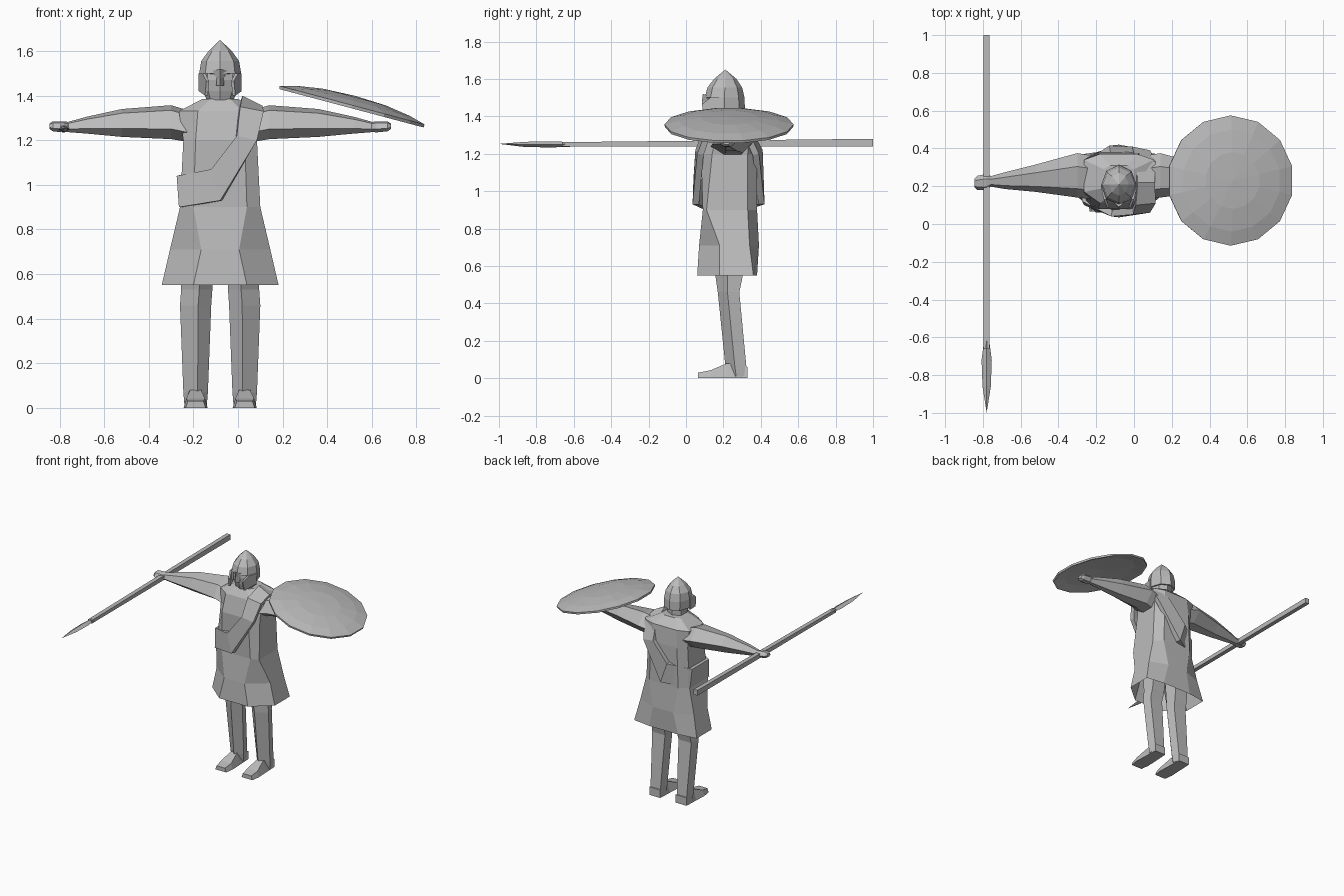
import bpy, bmesh, math
from mathutils import Matrix, Vector

CX, CY = -0.08, 0.22          # body axis
grey = bpy.data.materials.new("stone grey")
grey.diffuse_color = (0.5, 0.5, 0.5, 1)


def finish(name, bm):
    bmesh.ops.recalc_face_normals(bm, faces=bm.faces)
    me = bpy.data.meshes.new(name)
    bm.to_mesh(me)
    bm.free()
    me.materials.append(grey)
    ob = bpy.data.objects.new(name, me)
    bpy.context.collection.objects.link(ob)
    return ob


def loft(name, rings, cap0=True, cap1=True, skip=lambda i, j: False):
    """Skin equal-length rings; a one-point ring makes a tip."""
    bm = bmesh.new()
    vs = [[bm.verts.new(p) for p in r] for r in rings]
    n = max(len(r) for r in rings)
    for i in range(len(vs) - 1):
        a, b = vs[i], vs[i + 1]
        for j in range(n):
            if skip(i, j):
                continue
            k = (j + 1) % n
            if len(a) == 1:
                bm.faces.new((a[0], b[j], b[k]))
            elif len(b) == 1:
                bm.faces.new((a[j], a[k], b[0]))
            else:
                bm.faces.new((a[j], a[k], b[k], b[j]))
    if cap0 and len(vs[0]) > 2:
        bm.faces.new(vs[0])
    if cap1 and len(vs[-1]) > 2:
        bm.faces.new(vs[-1])
    return finish(name, bm)


def body_ring(z, fx, fy, sx, sy0, sy1, by):
    """Eight-sided body section: front pair, side pairs, back pair."""
    half = [(fx, fy), (sx, sy0), (sx, sy1), (fx, by)]
    pts = half + [(-x, y) for x, y in reversed(half)]
    return [(CX + x, y, z) for x, y in pts]


# tunic, open at the hem
loft("tunic", [
    body_ring(0.55, 0.12, 0.06, 0.262, 0.18, 0.36, 0.38),
    body_ring(0.71, 0.085, 0.07, 0.225, 0.18, 0.34, 0.39),
    body_ring(0.90, 0.12, 0.09, 0.18, 0.11, 0.33, 0.38),
    body_ring(1.20, 0.11, 0.08, 0.165, 0.14, 0.33, 0.38),
    body_ring(1.33, 0.10, 0.11, 0.185, 0.17, 0.34, 0.37),
    body_ring(1.385, 0.045, 0.15, 0.08, 0.19, 0.29, 0.31),
], cap0=False)

# sash slung from one shoulder to the opposite hip: upper and lower edges
upper = [(0.02, 0.22, 1.40), (0.01, 0.10, 1.35), (-0.005, 0.05, 1.22),
         (-0.12, 0.04, 1.07), (-0.275, 0.12, 1.04), (-0.275, 0.32, 1.04),
         (-0.13, 0.415, 1.08), (-0.01, 0.41, 1.22), (0.01, 0.34, 1.35)]
lower = [(0.11, 0.22, 1.355), (0.115, 0.11, 1.33), (0.085, 0.06, 1.20),
         (-0.08, 0.035, 0.93), (-0.265, 0.10, 0.90), (-0.265, 0.33, 0.90),
         (-0.08, 0.42, 0.93), (0.085, 0.39, 1.20), (0.115, 0.33, 1.33)]
sash = loft("sash", [upper, lower], False, False)
m = sash.modifiers.new("thickness", 'SOLIDIFY')
m.thickness, m.offset = 0.035, -1


def arm_ring(s, x, y0, y1, z0, z1):
    """Six-sided arm section at distance x from the body axis."""
    ym, zm = (y0 + y1) / 2, (z0 + z1) / 2
    pts = [(y0, zm - (z1 - z0) * .2), (y0 + (y1 - y0) * .2, z1 - (z1 - z0) * .15),
           (ym + (y1 - y0) * .2, z1), (y1, zm), (ym + (y1 - y0) * .2, z0), (ym - (y1 - y0) * .2, z0)]
    return [(CX + s * x, y, z) for y, z in pts]


def box_ring(cx, hw, y0, y1, z0, z1):
    """Rectangular leg section; z0 is the front edge, z1 the back edge."""
    return [(cx - hw, y0, z0), (cx + hw, y0, z0), (cx + hw, y1, z1), (cx - hw, y1, z1)]


for s, side in ((1, "left"), (-1, "right")):
    # sleeve and forearm
    loft(side + "_arm", [
        arm_ring(s, 0.13, 0.13, 0.36, 1.19, 1.33),
        arm_ring(s, 0.22, 0.14, 0.375, 1.205, 1.357),
        arm_ring(s, 0.44, 0.17, 0.315, 1.215, 1.34),
        arm_ring(s, 0.60, 0.185, 0.275, 1.23, 1.305),
        arm_ring(s, 0.69, 0.20, 0.25, 1.237, 1.28)])
    # clenched hand
    loft(side + "_hand", [
        arm_ring(s, 0.67, 0.205, 0.25, 1.24, 1.28),
        arm_ring(s, 0.70, 0.18, 0.265, 1.235, 1.285),
        arm_ring(s, 0.75, 0.18, 0.255, 1.24, 1.285),
        arm_ring(s, 0.765, 0.195, 0.24, 1.25, 1.275)])

    # leg: six-sided with a front shin ridge
    def leg_ring(x0, x1, y0, y1, z):
        w = x1 - x0
        pts = [(x0 + .42 * w, y0), (x1, y0 + .45 * (y1 - y0)), (x1 - .12 * w, y1),
               (x0 + .12 * w, y1), (x0, y0 + .45 * (y1 - y0))]
        return [(CX + s * x, y, z) for x, y in pts]
    loft(side + "_leg", [
        leg_ring(0.03, 0.175, 0.13, 0.32, 0.68),
        leg_ring(0.035, 0.175, 0.16, 0.30, 0.53),
        leg_ring(0.04, 0.18, 0.17, 0.285, 0.46),
        leg_ring(0.055, 0.165, 0.21, 0.322, 0.07),
        leg_ring(0.06, 0.16, 0.22, 0.328, 0.01)])
    # wedge foot, from heel to toe
    fx = CX + s * 0.11
    loft(side + "_foot", [
        [(fx - w0, y, 0), (fx + w0, y, 0), (fx + w1, y, z), (fx - w1, y, z)]
        for y, w0, w1, z in ((0.33, 0.045, 0.045, 0.06), (0.22, 0.05, 0.025, 0.08),
                             (0.13, 0.054, 0.042, 0.042), (0.065, 0.045, 0.035, 0.03))])


def head_ring(z, rx, y0, y1, n=8):
    """Ring with a vertex at the front centre."""
    cy, ry = (y0 + y1) / 2, (y1 - y0) / 2
    return [(CX + rx * math.sin(a), cy - ry * math.cos(a), z)
            for a in (2 * math.pi * i / n for i in range(n))]


# neck and face
loft("neck", [head_ring(z, 0.065, 0.17, 0.28, 6) for z in (1.34, 1.45)])
loft("face", [head_ring(1.38, 0.06, 0.14, 0.24), head_ring(1.42, 0.076, 0.125, 0.27),
              head_ring(1.47, 0.082, 0.115, 0.28), head_ring(1.53, 0.08, 0.12, 0.29)])
# pointed helmet, lower band open over the face
rim = head_ring(1.50, 0.094, 0.10, 0.313)
guard = [(x, y, 1.435) for x, y, z in head_ring(0, 0.092, 0.095, 0.315)]
helmet = loft("helmet", [
    [(CX, 0.21, 1.65)], head_ring(1.60, 0.052, 0.15, 0.27),
    head_ring(1.555, 0.085, 0.115, 0.30), rim, guard], cap1=False,
    skip=lambda i, j: i == 3 and j in (0, 7))
m = helmet.modifiers.new("thickness", 'SOLIDIFY')
m.thickness, m.offset = 0.012, -1
# cheek guards and nose guard
for s, side in ((1, "left"), (-1, "right")):
    loft(side + "_cheek_guard", [
        [(CX + s * x, y, z) for x, y, z in ring] for ring in (
            [(0.084, 0.20, 1.50), (0.066, 0.13, 1.50), (0.050, 0.088, 1.465),
             (0.055, 0.10, 1.40), (0.085, 0.20, 1.42)],
            [(0.096, 0.20, 1.50), (0.080, 0.13, 1.50), (0.062, 0.085, 1.465),
             (0.068, 0.095, 1.40), (0.096, 0.20, 1.42)])])
loft("nose_guard", [
    [(CX - 0.04, 0.125, 1.51), (CX, 0.09, 1.52), (CX + 0.04, 0.125, 1.51)],
    [(CX - 0.015, 0.115, 1.48), (CX, 0.085, 1.48), (CX + 0.015, 0.115, 1.48)],
    [(CX - 0.018, 0.115, 1.445), (CX, 0.088, 1.445), (CX + 0.018, 0.115, 1.445)]])

# shield: shallow faceted dome, tilted outwards
N = 14
tilt = Matrix.Translation((0.511, 0.23, 1.353)) @ Matrix.Rotation(math.radians(14.9), 4, 'Y')


def disc(r, z):
    return [tilt @ Vector((r * math.cos(2 * math.pi * (i + .5) / N),
                           r * math.sin(2 * math.pi * (i + .5) / N), z)) for i in range(N)]


loft("shield", [disc(0, 0.048)[:1], disc(0.15, 0.042), disc(0.27, 0.024), disc(0.345, 0.004),
                disc(0.343, -0.010), disc(0.325, -0.008), disc(0.26, 0.008),
                disc(0, 0.028)[:1]])

# spear: square shaft with a flat leaf blade
loft("spear_shaft", [box_ring(-0.78, 0.016, 0, 0, 0, 0)] and [
    [(-0.78 - 0.016, y, z0), (-0.78 + 0.016, y, z0), (-0.78 + 0.016, y, z1), (-0.78 - 0.016, y, z1)]
    for y, z0, z1 in ((1.0, 1.24, 1.28), (-0.66, 1.238, 1.262))])
loft("spear_blade", [
    [(-0.78 - w, y, 1.25), (-0.78, y, 1.25 - h), (-0.78 + w, y, 1.25), (-0.78, y, 1.25 + h)]
    for y, w, h in ((-0.62, 0.014, 0.013), (-0.72, 0.027, 0.016), (-0.86, 0.022, 0.014))
] + [[(-0.78, -1.0, 1.253)]])
